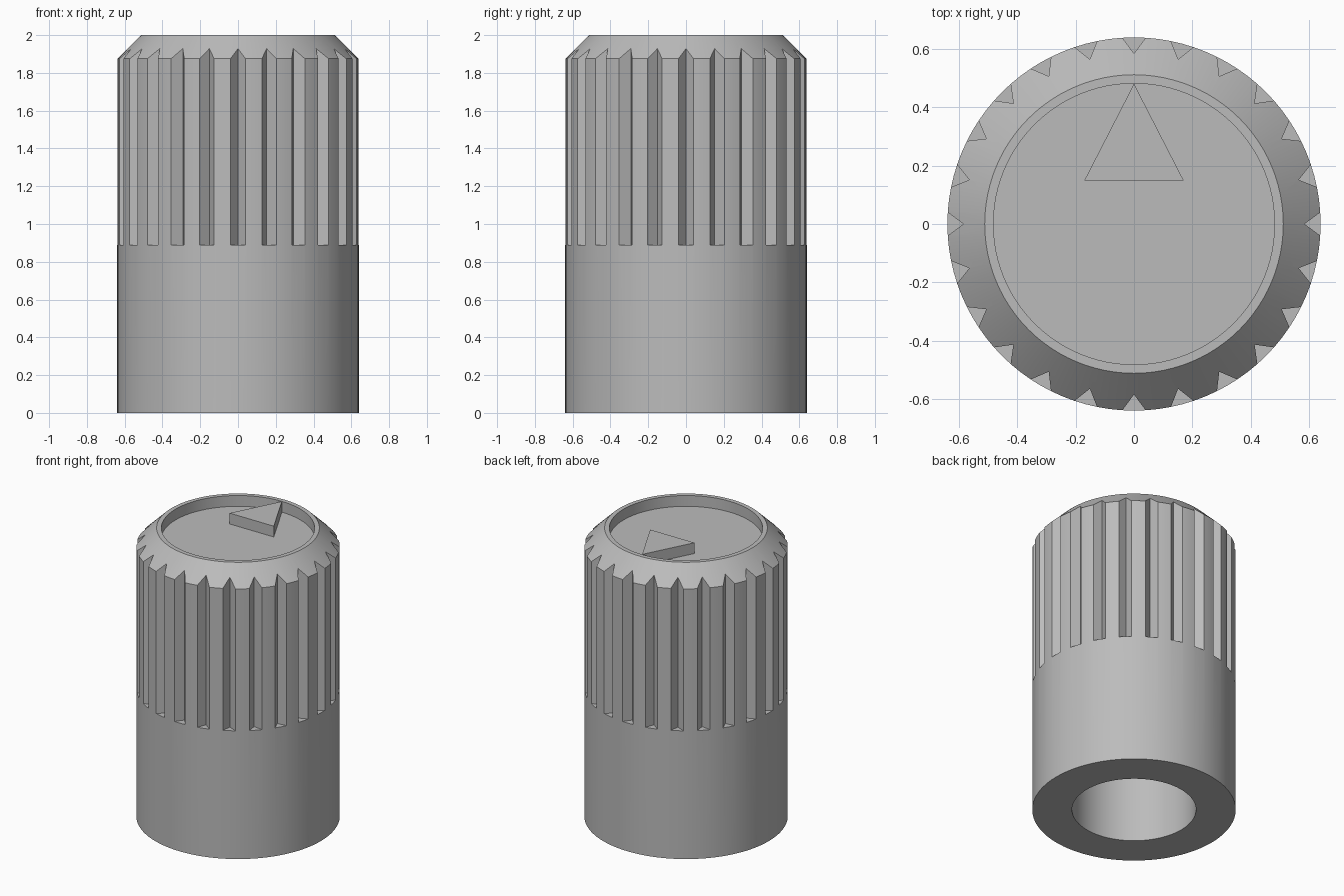
import bpy, bmesh
from math import cos, sin, pi, radians

cube = bpy.data.objects.get("Cube")
if cube:
    bpy.data.objects.remove(cube, do_unlink=True)

SEGMENTS = 96
GROOVES = 24
TOP = 2.0
FLOOR = 1.925          # bottom of the top recess

grey = bpy.data.materials.new("plain grey")
grey.use_nodes = True
colour = (0.5, 0.5, 0.5, 1)
grey.diffuse_color = colour
grey.node_tree.nodes["Principled BSDF"].inputs["Base Color"].default_value = colour


def make_object(name, bm):
    bmesh.ops.recalc_face_normals(bm, faces=bm.faces)
    mesh = bpy.data.meshes.new(name)
    bm.to_mesh(mesh)
    bm.free()
    mesh.materials.append(grey)
    obj = bpy.data.objects.new(name, mesh)
    bpy.context.collection.objects.link(obj)
    return obj


def prism(bm, outline, z0, z1):
    low = [bm.verts.new((x, y, z0)) for x, y in outline]
    high = [bm.verts.new((x, y, z1)) for x, y in outline]
    bm.faces.new(low[::-1])
    bm.faces.new(high)
    for i in range(len(low)):
        j = (i + 1) % len(low)
        bm.faces.new((low[i], low[j], high[j], high[i]))


def lathe(profile):
    bm = bmesh.new()
    rings = [[bm.verts.new((r * cos(2 * pi * i / SEGMENTS), r * sin(2 * pi * i / SEGMENTS), z))
              for i in range(SEGMENTS)] for r, z in profile]
    for a, b in zip(rings, rings[1:]):
        for i in range(SEGMENTS):
            j = (i + 1) % SEGMENTS
            bm.faces.new((a[i], a[j], b[j], b[i]))
    bm.faces.new(rings[0])
    bm.faces.new(rings[-1])
    return bm


# Knob body: shaft hole, outer wall, chamfer, rim and recessed top
body = make_object("knob_body", lathe([
    (0.39, 1.5), (0.39, 0), (0.64, 0), (0.64, 1.875),
    (0.512, TOP), (0.482, TOP), (0.482, FLOOR)]))

# Grip grooves: a ring of V-shaped wedges cut from the upper wall
bm = bmesh.new()
for k in range(GROOVES):
    a = 2 * pi * k / GROOVES
    wedge = [(0.585, 0), (0.68, -0.071), (0.68, 0.071)]
    prism(bm, [(x * cos(a) - y * sin(a), x * sin(a) + y * cos(a)) for x, y in wedge], 0.89, 2.1)
cutter = make_object("groove_cutter", bm)
cutter.hide_render = True

cut = body.modifiers.new("grooves", "BOOLEAN")
cut.operation = "DIFFERENCE"
cut.solver = "EXACT"
cut.object = cutter
bpy.ops.object.select_all(action="DESELECT")
body.select_set(True)
bpy.context.view_layer.objects.active = body
bpy.ops.object.modifier_apply(modifier=cut.name)
bpy.data.objects.remove(cutter, do_unlink=True)
bpy.ops.object.shade_smooth_by_angle(angle=radians(25))

# Raised pointer on the recessed top, pointing to the back
bm = bmesh.new()
prism(bm, [(-0.17, 0.15), (0.17, 0.15), (0, 0.481)], FLOOR - 0.005, TOP)
make_object("pointer", bm)
